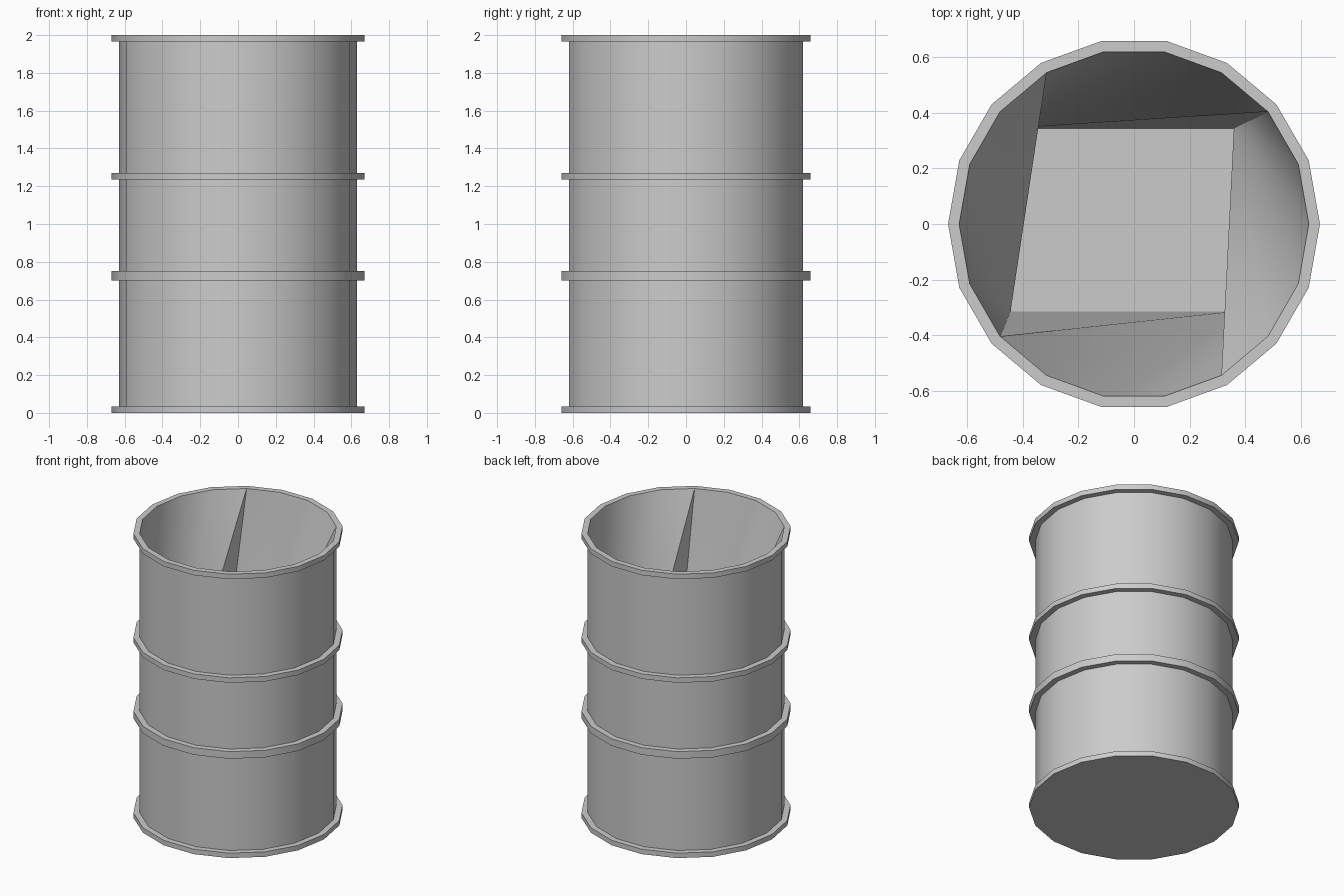
import bpy, bmesh
from math import cos, sin, radians

if "Cube" in bpy.data.objects:
    bpy.data.objects.remove(bpy.data.objects["Cube"])

SIDES = 18
BODY_R, HOOP_R = 0.63, 0.67
HOOPS = [(0.0, 0.035), (0.70, 0.75), (1.235, 1.27), (1.965, 2.0)]

# Outer silhouette: body wall stepping out at every hoop, ending on the inner rim
profile = []
for low, high in HOOPS:
    profile += [(BODY_R, low), (HOOP_R, low), (HOOP_R, high), (BODY_R, high)]
profile = profile[1:]

bm = bmesh.new()


def ring(r, z):
    return [bm.verts.new((r * cos(radians(20 * i)), r * sin(radians(20 * i)), z))
            for i in range(SIDES)]


# Lathed shell
rings = [ring(r, z) for r, z in profile]
for a, b in zip(rings, rings[1:]):
    for i in range(SIDES):
        j = (i + 1) % SIDES
        bm.faces.new((a[i], a[j], b[j], b[i]))
bm.faces.new(list(reversed(rings[0])))

# Inside: round rim narrowing to an off-centre rectangular floor
rim = rings[-1]
floor = [bm.verts.new((x, y, 0.04)) for x, y in
         [(0.36, 0.345), (-0.445, 0.345), (-0.445, -0.315), (0.36, -0.315)]]
bm.faces.new(floor)
# Rim index where the fan of each floor corner begins and ends
fans = [(-3, 2), (2, 6), (6, 11), (11, 15)]
for k, (start, end) in enumerate(fans):
    for i in range(start, end):
        bm.faces.new((rim[i % SIDES], rim[(i + 1) % SIDES], floor[k]))
    bm.faces.new((rim[end % SIDES], floor[(k + 1) % 4], floor[k]))

mesh = bpy.data.meshes.new("barrel")
bm.to_mesh(mesh)
bm.free()
barrel = bpy.data.objects.new("barrel", mesh)
bpy.context.collection.objects.link(barrel)

# Smooth round walls, sharp hoop edges
bpy.context.view_layer.objects.active = barrel
barrel.select_set(True)
bpy.ops.object.shade_smooth_by_angle(angle=radians(30))
